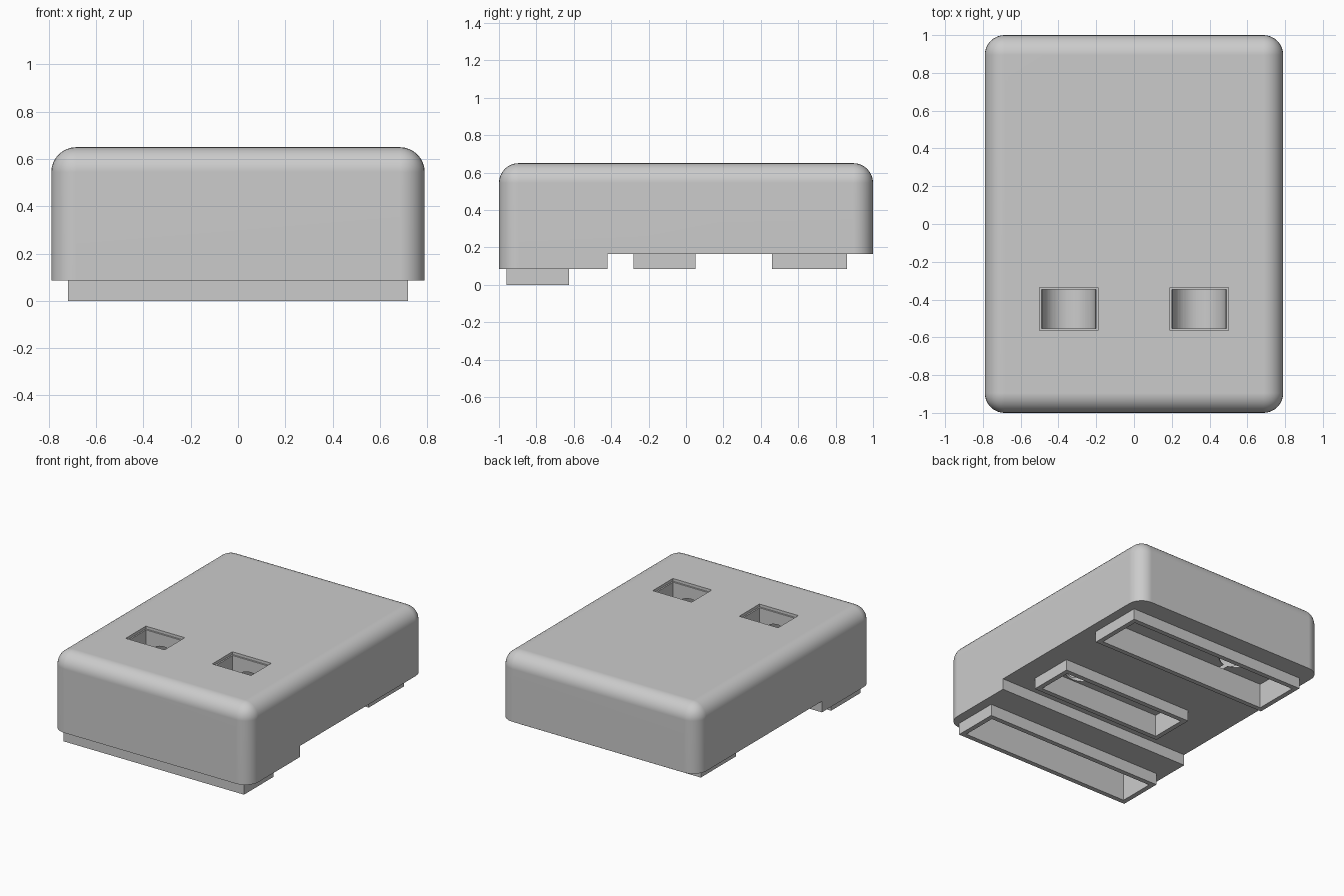
import bpy, bmesh, math
from mathutils import Matrix, Vector

cube = bpy.data.objects.get("Cube")
if cube:
    bpy.data.objects.remove(cube, do_unlink=True)

grey = bpy.data.materials.new("plain grey")
grey.use_nodes = True
colour = (0.6, 0.6, 0.6, 1)
grey.diffuse_color = colour
grey.node_tree.nodes["Principled BSDF"].inputs["Base Color"].default_value = colour


def make(name, bm):
    bmesh.ops.recalc_face_normals(bm, faces=bm.faces)
    mesh = bpy.data.meshes.new(name)
    bm.to_mesh(mesh)
    bm.free()
    mesh.materials.append(grey)
    obj = bpy.data.objects.new(name, mesh)
    bpy.context.collection.objects.link(obj)
    return obj


def box(name, x, y, z):
    bm = bmesh.new()
    lo, hi = Vector((x[0], y[0], z[0])), Vector((x[1], y[1], z[1]))
    bmesh.ops.create_cube(bm, size=1, matrix=Matrix.Translation((lo + hi) / 2)
                          @ Matrix.Diagonal((*(hi - lo), 1)))
    return make(name, bm)


def cylinder(name, start, end, radius):
    a, b = Vector(start), Vector(end)
    bm = bmesh.new()
    turn = (b - a).to_track_quat('Z', 'Y').to_matrix().to_4x4()
    bmesh.ops.create_cone(bm, cap_ends=True, segments=48, radius1=radius, radius2=radius,
                          depth=(b - a).length, matrix=Matrix.Translation((a + b) / 2) @ turn)
    return make(name, bm)


def activate(obj):
    bpy.ops.object.select_all(action='DESELECT')
    bpy.context.view_layer.objects.active = obj
    obj.select_set(True)


def cut(target, cutter):
    activate(target)
    mod = target.modifiers.new("cut", 'BOOLEAN')
    mod.operation, mod.solver, mod.object = 'DIFFERENCE', 'EXACT', cutter
    bpy.ops.object.modifier_apply(modifier=mod.name)


# Body: stepped side profile swept across the width
W, TOP, STEP, BASE = 0.79, 0.65, 0.165, 0.085
profile = [(-1, BASE), (-0.42, BASE), (-0.42, STEP), (1, STEP), (1, TOP), (-1, TOP)]
bm = bmesh.new()
side = bm.faces.new([bm.verts.new((-W, y, z)) for y, z in profile])
swept = bmesh.ops.extrude_face_region(bm, geom=[side])["geom"]
bmesh.ops.translate(bm, vec=(2 * W, 0, 0),
                    verts=[v for v in swept if isinstance(v, bmesh.types.BMVert)])

# Round the top edges and the four upright corners
rounded = []
for e in bm.edges:
    a, b = (v.co for v in e.verts)
    on_top = min(a.z, b.z) > TOP - 0.01
    corner = abs(a.z - b.z) > 0.2 and min(abs(a.y), abs(b.y)) > 0.99
    if on_top or corner:
        rounded.append(e)
bmesh.ops.bevel(bm, geom=rounded, offset=0.105, segments=8, profile=0.5, affect='EDGES')
body = make("body", bm)

# Underside slots, each with a raised rim: x range, y range, bottom, body underside, ceiling
WALL = 0.035
slots = {
    "front_rim": ((-0.72, 0.72), (-0.96, -0.625), 0, BASE, 0.265),
    "middle_rim": ((-0.43, 0.63), (-0.28, 0.05), BASE, STEP, 0.245),
    "back_rim": ((-0.72, 0.72), (0.46, 0.86), BASE, STEP, 0.265),
}
rims = []
for name, (x, y, low, high, ceiling) in slots.items():
    rim = box(name, x, y, (low, high))
    inner = box("slot_cutter", (x[0] + WALL, x[1] - WALL), (y[0] + WALL, y[1] - WALL),
                (low - 0.1, ceiling))
    cut(rim, inner)
    cut(body, inner)
    bpy.data.objects.remove(inner, do_unlink=True)
    rims.append(rim)

# Top windows, tunnels beneath them, and bores down to the slots
FRONT_Y, AXIS_Z, R = -0.79, 0.405, 0.141
for cx, end_y in ((0.345, -0.115), (-0.345, 0.66)):
    cutters = [
        box("lip_cutter", (cx - 0.155, cx + 0.155), (-0.565, -0.335), (0.63, 0.8)),
        box("window_cutter", (cx - 0.145, cx + 0.145), (-0.553, -0.347), (AXIS_Z, 0.8)),
        cylinder("tunnel_cutter", (cx, FRONT_Y, AXIS_Z), (cx, end_y, AXIS_Z), R),
        cylinder("front_bore_cutter", (cx, FRONT_Y, 0.2), (cx, FRONT_Y, AXIS_Z), 0.12),
        cylinder("rear_bore_cutter", (cx, end_y, 0.2), (cx, end_y, AXIS_Z), 0.12),
    ]
    for c in cutters:
        cut(body, c)
        bpy.data.objects.remove(c, do_unlink=True)

# Smooth rounded corners, crisp flat faces
activate(body)
bpy.ops.object.shade_smooth_by_angle(angle=math.radians(30))
weighted = body.modifiers.new("weighted normals", 'WEIGHTED_NORMAL')
weighted.keep_sharp = True
